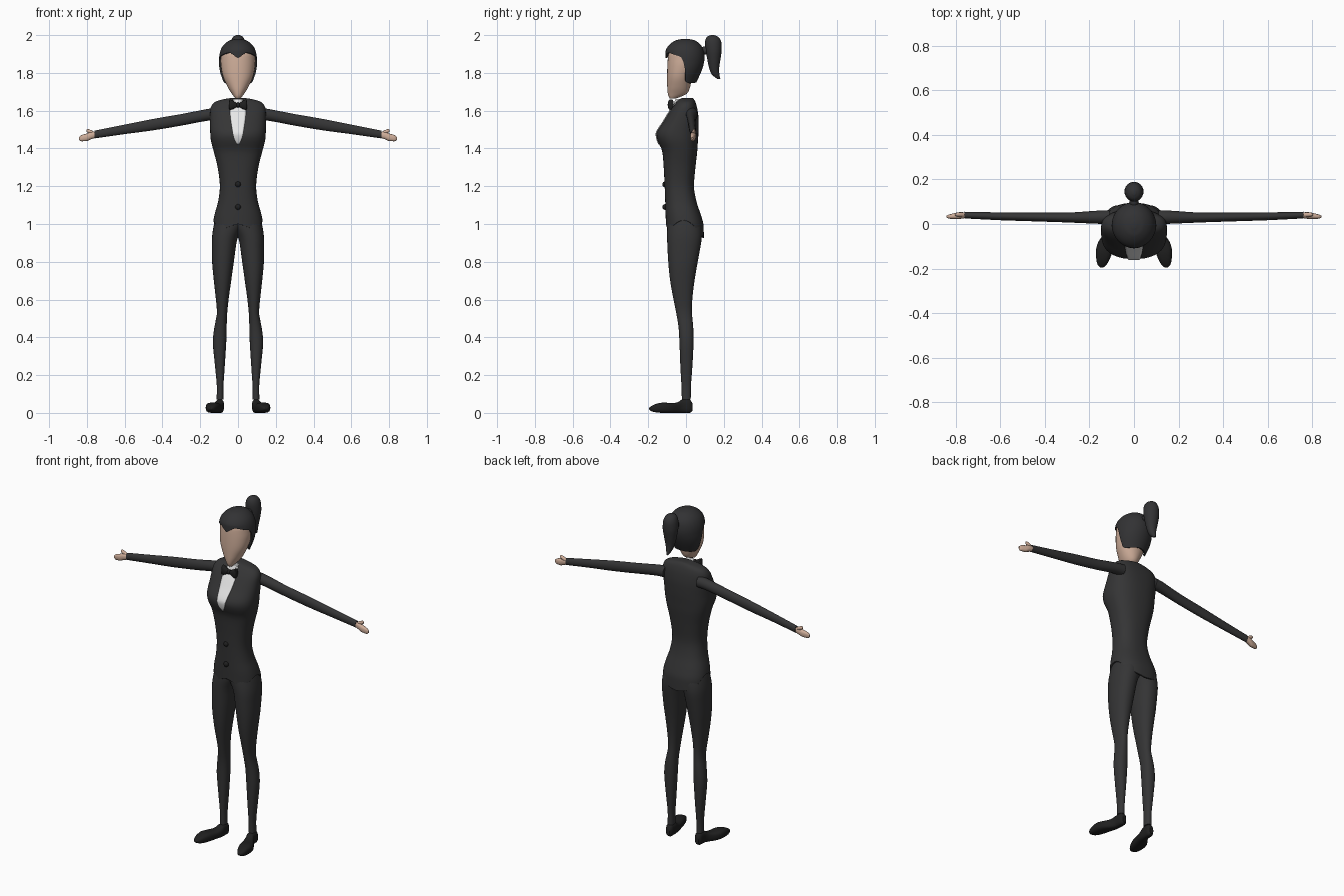
import bpy
import bmesh
from math import sin, cos, pi, radians, copysign
from mathutils import Vector

default_cube = bpy.data.objects.get("Cube")
if default_cube:
    bpy.data.objects.remove(default_cube, do_unlink=True)


def material(name, *rgb):
    mat = bpy.data.materials.new(name)
    mat.use_nodes = True
    mat.diffuse_color = (*rgb, 1)
    shader = mat.node_tree.nodes["Principled BSDF"]
    shader.inputs["Base Color"].default_value = (*rgb, 1)
    shader.inputs["Roughness"].default_value = 0.7
    return mat


SUIT = material("charcoal suit", .035, .035, .036)
HAIR = material("dark hair", .032, .032, .034)
BLACK = material("black leather", .014, .014, .014)
SKIN = material("skin", .62, .42, .32)
WHITE = material("white shirt", .8, .8, .8)


def interpolate(rows, t):
    """Smooth value of a table whose first column is the parameter."""
    rows = sorted(rows)
    t = min(max(t, rows[0][0]), rows[-1][0])
    i = 0
    while i < len(rows) - 2 and t > rows[i + 1][0]:
        i += 1
    a, b = rows[i], rows[i + 1]
    before, after = rows[max(i - 1, 0)], rows[min(i + 2, len(rows) - 1)]
    span = b[0] - a[0]
    f = (t - a[0]) / span
    result = []
    for k in range(1, len(a)):
        m0 = (b[k] - before[k]) / (b[0] - before[0]) * span
        m1 = (after[k] - a[k]) / (after[0] - a[0]) * span
        d = b[k] - a[k]
        # limit the tangents so the profile never overshoots
        m0 = 0 if m0 * d <= 0 else copysign(min(abs(m0), 2 * abs(d)), d)
        m1 = 0 if m1 * d <= 0 else copysign(min(abs(m1), 2 * abs(d)), d)
        result.append(a[k] + f * (m0 + f * (3 * d - 2 * m0 - m1 + f * (m0 + m1 - 2 * d))))
    return result


def finish(name, bm, mat, mirror=False, thickness=0):
    bmesh.ops.recalc_face_normals(bm, faces=bm.faces)
    mesh = bpy.data.meshes.new(name)
    bm.to_mesh(mesh)
    bm.free()
    mesh.materials.append(mat)
    obj = bpy.data.objects.new(name, mesh)
    bpy.context.collection.objects.link(obj)
    bpy.ops.object.select_all(action="DESELECT")
    obj.select_set(True)
    bpy.context.view_layer.objects.active = obj
    bpy.ops.object.shade_smooth_by_angle(angle=radians(50))
    if thickness:
        solid = obj.modifiers.new("thickness", "SOLIDIFY")
        solid.thickness = thickness
        solid.offset = -1
    if mirror:
        obj.modifiers.new("mirror", "MIRROR")
    return obj


def loft(name, rows, mat, axis="z", hem=None, power=2.0, cols=32, steps=24, **options):
    """Skin rings (position, low u, high u, low v, high v) along an axis.
    A hem table of (degrees from the front, position) shapes the open end."""
    bm = bmesh.new()
    start, end = rows[0][0], rows[-1][0]
    rings = []
    for j in range(steps + 1):
        ease = (1 - cos(pi * j / steps)) / 2
        ring = []
        for i in range(cols):
            angle = 2 * pi * i / cols
            stop = end
            if hem:
                stop = interpolate(hem, min(i, cols - i) * 360 / cols)[0]
            s = start + (stop - start) * ease
            u0, u1, v0, v1 = interpolate(rows, s)
            su, cv = sin(angle), cos(angle)
            u = (u0 + u1 + (u1 - u0) * copysign(abs(su) ** (2 / power), su)) / 2
            v = (v0 + v1 - (v1 - v0) * copysign(abs(cv) ** (2 / power), cv)) / 2
            place = {"x": (s, u, v), "y": (u, s, v), "z": (u, v, s)}[axis]
            ring.append(bm.verts.new(place))
        rings.append(ring)
    for low, high in zip(rings, rings[1:]):
        for i in range(cols):
            k = (i + 1) % cols
            bm.faces.new((low[i], low[k], high[k], high[i]))
    bm.faces.new(rings[0])
    if not hem:
        bm.faces.new(rings[-1])
    return finish(name, bm, mat, **options)


def balanced(rows):
    """Expand (z, half width, front, back) into full ring rows."""
    return [(z, -w, w, front, back) for z, w, front, back in rows]


def ball(name, mat, centre, size):
    bm = bmesh.new()
    bmesh.ops.create_uvsphere(bm, u_segments=16, v_segments=10, radius=1)
    bmesh.ops.scale(bm, vec=Vector(size), verts=bm.verts)
    bmesh.ops.translate(bm, vec=Vector(centre), verts=bm.verts)
    return finish(name, bm, mat)


# Jacket: fitted body with a curved hem that drops at the back
jacket_rows = balanced([
    (1.668, .03, -.02, .035), (1.66, .08, -.035, .042), (1.645, .125, -.05, .05),
    (1.61, .146, -.078, .06), (1.55, .148, -.115, .067), (1.48, .147, -.157, .066),
    (1.44, .143, -.15, .063), (1.39, .13, -.127, .06), (1.3, .108, -.118, .05),
    (1.2, .096, -.113, .042), (1.12, .105, -.11, .055), (1.05, .124, -.108, .078),
    (1, .132, -.106, .092), (.92, .132, -.104, .095)])
JACKET_POWER = 2.4
loft("jacket", jacket_rows, SUIT, power=JACKET_POWER, cols=48, steps=48, thickness=.008,
     hem=[(0, 1), (35, .975), (90, 1.02), (140, .95), (180, .925)])

# Shirt front: thin plate that follows the jacket surface
bm = bmesh.new()
opening = [(1.655, .03), (1.6, .042), (1.5, .03), (1.45, .019), (1.42, .003)]
grid = []
for j in range(21):
    z = 1.655 - j * .235 / 20
    half = interpolate(opening, z)[0]
    _, width, front, back = interpolate(jacket_rows, z)
    row = []
    for i in range(-4, 5):
        x = half * i / 4
        bulge = (1 - abs(x / width) ** JACKET_POWER) ** (1 / JACKET_POWER)
        y = (front + back) / 2 - (back - front) / 2 * bulge
        row.append(bm.verts.new((x, y - .004, z)))
    grid.append(row)
for upper, lower in zip(grid, grid[1:]):
    for i in range(8):
        bm.faces.new((upper[i], lower[i], lower[i + 1], upper[i + 1]))
shirt = finish("shirt_front", bm, WHITE, thickness=.006)
# the plate is open, so make sure it faces forwards
if shirt.data.polygons[0].normal.y > 0:
    shirt.data.flip_normals()

# Collar, bow tie and jacket buttons
loft("collar", balanced([(1.62, .034, -.07, .01), (1.663, .028, -.055, .01)]), WHITE, steps=4)
loft("bow_wing", [(.004, -.09, -.072, 1.621, 1.638), (.03, -.097, -.065, 1.606, 1.655),
                  (.044, -.095, -.065, 1.603, 1.66), (.048, -.088, -.07, 1.615, 1.648)],
     BLACK, axis="x", power=2.6, cols=16, steps=10, mirror=True)
ball("bow_knot", BLACK, (0, -.082, 1.63), (.011, .015, .013))
for label, height in (("upper", 1.21), ("lower", 1.09)):
    ball(label + "_button", BLACK, (0, -.112, height), (.015, .013, .015))

# Trouser legs, overlapping at the hips
loft("trouser_leg", [
    (1.06, -.04, .112, -.09, .06), (1, -.035, .127, -.098, .082),
    (.96, -.015, .134, -.1, .085), (.92, .004, .138, -.1, .083),
    (.8, .022, .137, -.094, .062), (.7, .036, .128, -.084, .045),
    (.6, .05, .117, -.066, .033), (.53, .057, .111, -.052, .031),
    (.46, .06, .124, -.04, .038), (.38, .062, .133, -.035, .04),
    (.25, .07, .122, -.03, .034), (.14, .077, .112, -.024, .026),
    (.07, .077, .113, -.022, .025)], SUIT, power=2.2, steps=40, mirror=True)

# Shoes: pointed and turned outwards
loft("shoe", [
    (.034, .084, .108, .01, .05), (.02, .074, .117, 0, .072), (-.02, .074, .12, 0, .072),
    (-.045, .077, .135, 0, .055), (-.08, .085, .16, 0, .052), (-.12, .095, .171, 0, .055),
    (-.16, .11, .169, .003, .047), (-.185, .125, .162, .01, .035),
    (-.195, .137, .151, .018, .027)], BLACK, axis="y", power=2.8, mirror=True)

# Sleeves and hands, reaching out and slightly down
loft("sleeve", [
    (.11, 0, .062, 1.55, 1.615), (.16, .001, .06, 1.547, 1.609),
    (.3, .007, .051, 1.521, 1.582), (.45, .012, .051, 1.496, 1.556),
    (.6, .017, .052, 1.476, 1.526), (.76, .025, .055, 1.453, 1.494)],
    SUIT, axis="x", mirror=True)
loft("hand", [
    (.75, .028, .052, 1.458, 1.488), (.78, .023, .053, 1.448, 1.486),
    (.8, .022, .05, 1.439, 1.479), (.83, .024, .042, 1.438, 1.47),
    (.842, .03, .036, 1.446, 1.46)], SKIN, axis="x", power=2.4, cols=20, mirror=True)
loft("thumb", [
    (.76, .032, .048, 1.472, 1.487), (.78, .032, .052, 1.475, 1.498),
    (.797, .035, .05, 1.484, 1.503), (.803, .04, .046, 1.49, 1.499)],
    SKIN, axis="x", cols=12, steps=10, mirror=True)

# Head: featureless face tapering to a narrow chin
loft("head", balanced([
    (1.664, .012, -.085, -.055), (1.675, .022, -.092, -.025), (1.69, .033, -.096, .005),
    (1.72, .052, -.099, .02), (1.78, .079, -.1, .035), (1.85, .092, -.098, .07),
    (1.9, .092, -.093, .08), (1.95, .06, -.06, .055)]), SKIN, power=2.1, steps=32)

# Hair: cap with a hairline that drops behind the temples
loft("hair", balanced([
    (1.98, .012, -.02, .01), (1.973, .042, -.052, .045), (1.95, .074, -.087, .076),
    (1.92, .092, -.107, .093), (1.88, .1, -.109, .098), (1.84, .1, -.105, .092),
    (1.8, .094, -.1, .078), (1.74, .074, -.09, .05)]), HAIR, cols=64, steps=32, thickness=.012,
    hem=[(0, 1.878), (28, 1.907), (55, 1.897), (80, 1.88), (92, 1.82), (102, 1.755),
         (120, 1.745), (180, 1.75)])
ball("hair_tie", HAIR, (0, .1, 1.918), (.02, .03, .022))
loft("ponytail", balanced([
    (2, .008, .13, .15), (1.99, .027, .11, .172), (1.96, .04, .1, .188),
    (1.92, .043, .104, .189), (1.87, .036, .113, .182), (1.82, .025, .124, .175),
    (1.79, .016, .138, .177), (1.768, .005, .165, .182)]), HAIR, cols=24)
